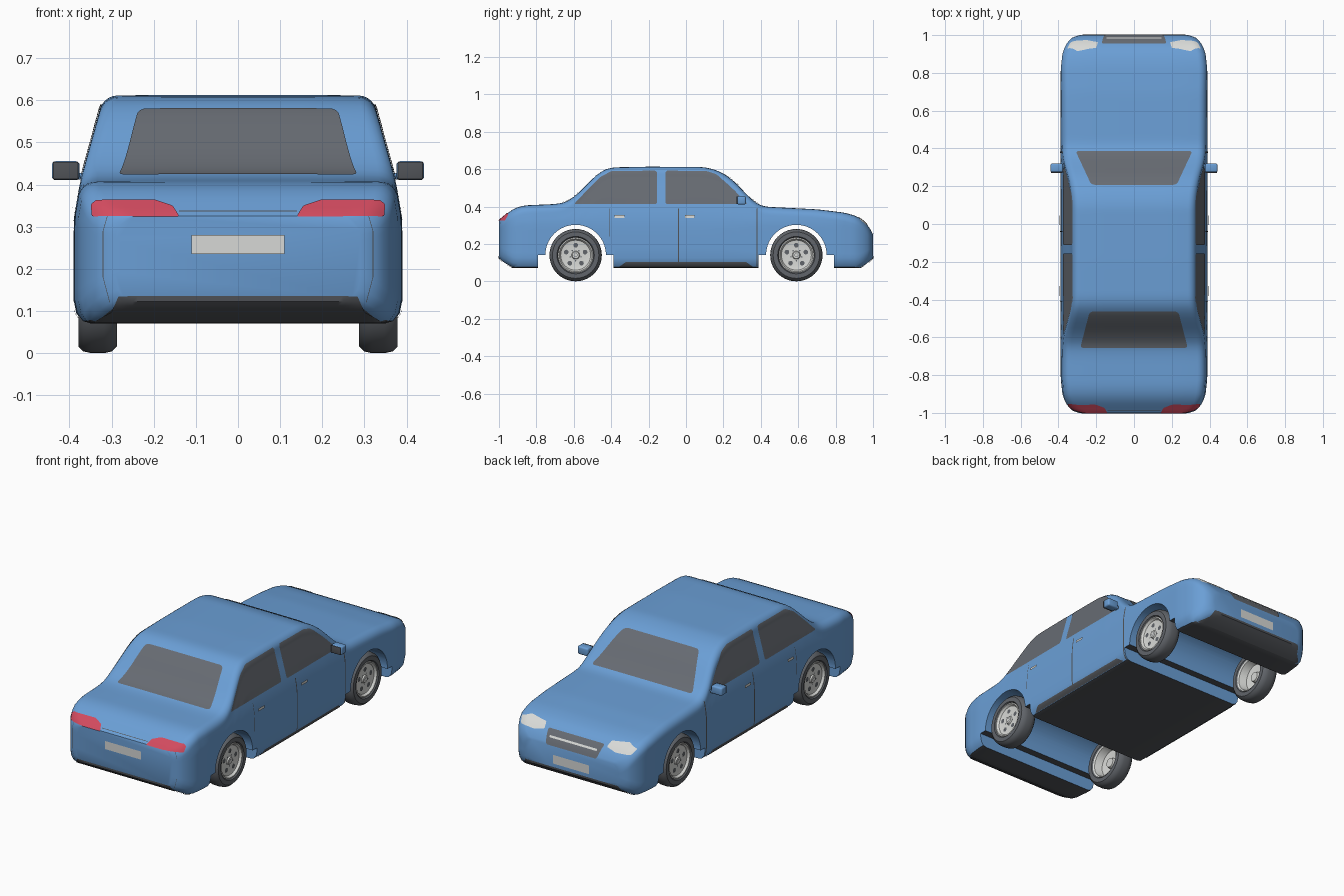
import bpy, bmesh, math
from mathutils import Vector
from mathutils.bvhtree import BVHTree

if "Cube" in bpy.data.objects:
    bpy.data.objects.remove(bpy.data.objects["Cube"])


def material(name, r, g, b):
    m = bpy.data.materials.new(name)
    m.use_nodes = True
    m.diffuse_color = (r, g, b, 1)
    m.node_tree.nodes["Principled BSDF"].inputs["Base Color"].default_value = (r, g, b, 1)
    return m


BLUE = material("blue paint", 0.145, 0.345, 0.67)
TRIM = material("dark trim", 0.082, 0.088, 0.098)
GLASS = material("tinted glass", 0.135, 0.148, 0.17)
TYRE = material("tyre rubber", 0.12, 0.13, 0.145)
SILVER = material("silver", 0.68, 0.69, 0.67)
LAMP = material("headlamp white", 0.7, 0.71, 0.69)
RED = material("tail lamp red", 0.65, 0.07, 0.115)


def make(name, bm, *mats, angle=35):
    mesh = bpy.data.meshes.new(name)
    bm.to_mesh(mesh)
    bm.free()
    for m in mats:
        mesh.materials.append(m)
    ob = bpy.data.objects.new(name, mesh)
    bpy.context.collection.objects.link(ob)
    smooth(ob, angle)
    return ob


def smooth(ob, angle):
    bpy.ops.object.select_all(action='DESELECT')
    ob.select_set(True)
    bpy.context.view_layer.objects.active = ob
    bpy.ops.object.shade_smooth_by_angle(angle=math.radians(angle))


def lerp(table, v):
    if v <= table[0][0]:
        return table[0][1]
    for (a, fa), (b, fb) in zip(table, table[1:]):
        if v <= b:
            return fa + (fb - fa) * (v - a) / (b - a)
    return table[-1][1]


# Body shell: cross-sections lofted along y
TOP = [(-1, .325), (-.975, .345), (-.95, .367), (-.92, .388), (-.87, .405), (-.7, .412), (-.64, .422), (-.58, .465),
       (-.5, .548), (-.45, .59), (-.4, .608), (-.2, .612), (.1, .61), (.18, .588), (.25, .542), (.33, .458),
       (.38, .412), (.42, .398), (.7, .384), (.85, .366), (.92, .345), (.96, .312), (.985, .28), (1, .25)]
BOTTOM = [(-1, .125), (-.98, .105), (-.92, .07), (.93, .07), (.98, .105), (1, .125)]
WIDTH = [(-1, .29), (-.99, .325), (-.96, .355), (-.91, .378), (-.82, .388), (0, .39),
         (.82, .388), (.91, .378), (.96, .355), (.99, .325), (1, .285)]
TAPER = [(.32, 0), (.41, .016), (.61, .072)]


def section(y):
    blur = 0.025 * min(1, (1 - abs(y)) * 8)
    t = sum(lerp(TOP, y + blur * k) for k in (-1, -.5, 0, .5, 1)) / 5
    b, w = lerp(BOTTOM, y), lerp(WIDTH, y)
    r = 0.045
    half = [(w - .16, b), (w - .04, b), (w - .02, b + .006), (w - .006, b + .025)]
    for i in range(9):
        z = b + .055 + (t - r - b - .055) * i / 8
        half.append((w - lerp(TAPER, z), z))
    edge = w - lerp(TAPER, t - r)
    for i in range(1, 7):
        a = math.pi / 2 * i / 6
        half.append((edge - r * (1 - math.cos(a)), t - r + r * math.sin(a)))
    half.append((edge * .45, t + .001))
    return half + [(-x, z) for x, z in reversed(half)]


stations = [-1, -.995, -.985, -.97] + [-.95 + .025 * i for i in range(77)] + [.97, .985, .995, 1]
bm = bmesh.new()
rings = [[bm.verts.new((x, y, z)) for x, z in section(y)] for y in stations]
for p, q in zip(rings, rings[1:]):
    for i in range(len(p)):
        j = (i + 1) % len(p)
        bm.faces.new((p[i], p[j], q[j], q[i]))
bm.faces.new(rings[0])
bm.faces.new(rings[-1])
bmesh.ops.recalc_face_normals(bm, faces=bm.faces)
body = make("body_shell", bm, BLUE, TRIM)

# Wheel arches cut right through the body
bm = bmesh.new()
for yc in (-.59, .59):
    arc = [(yc + .162 * math.cos(math.pi * i / 32), .14 + .162 * math.sin(math.pi * i / 32)) for i in range(33)]
    outline = [(yc + .202, -.1), (yc + .202, .14)] + arc + [(yc - .202, .14), (yc - .202, -.1)]
    face = bm.faces.new([bm.verts.new((-.6, y, z)) for y, z in outline])
    new = bmesh.ops.extrude_face_region(bm, geom=[face])["geom"]
    bmesh.ops.translate(bm, vec=(1.2, 0, 0), verts=[v for v in new if isinstance(v, bmesh.types.BMVert)])
bmesh.ops.recalc_face_normals(bm, faces=bm.faces)
cutter = make("arch_cutter", bm)
cutter.hide_render = True
cut = body.modifiers.new("arches", 'BOOLEAN')
cut.operation, cut.solver, cut.object = 'DIFFERENCE', 'EXACT', cutter
bpy.context.view_layer.objects.active = body
bpy.ops.object.modifier_apply(modifier=cut.name)
bpy.data.objects.remove(cutter)
for p in body.data.polygons:
    p.material_index = int(p.normal.z < -.8 and p.center.z < .145)
smooth(body, 35)

bm = bmesh.new()
bm.from_mesh(body.data)
shell = BVHTree.FromBMesh(bm)
bm.free()


# Panels: flat outlines diced finely and laid on the shell
def panel(name, mat, pts, place, ray, corner=0.0, lift=.003):
    bm = bmesh.new()
    bm.faces.new([bm.verts.new((u, v, 0)) for u, v in pts])
    if corner:
        bmesh.ops.bevel(bm, geom=bm.verts[:], offset=corner, segments=4, affect='VERTICES', profile=.5)
    for k in (0, 1):
        lo, hi = min(p[k] for p in pts), max(p[k] for p in pts)
        n = max(1, math.ceil((hi - lo) / .012))
        for i in range(1, n):
            spot, axis = Vector(), Vector()
            spot[k], axis[k] = lo + (hi - lo) * i / n, 1
            bmesh.ops.bisect_plane(bm, geom=bm.verts[:] + bm.edges[:] + bm.faces[:], plane_co=spot, plane_no=axis)
    ray = Vector(ray)
    lost = []
    for v in bm.verts:
        hit, normal, _, _ = shell.ray_cast(Vector(place(v.co.x, v.co.y)), ray)
        if hit is None:
            lost.append(v)
        else:
            v.co = hit + normal * lift
    bmesh.ops.delete(bm, geom=lost, context='VERTS')
    for f in bm.faces:
        f.normal_update()
        if f.normal.dot(ray) > 0:
            f.normal_flip()
    return make(name, bm, mat)


def side_panels(name, mat, pts, **kw):
    for s, label in ((1, "left"), (-1, "right")):
        panel(f"{name}_{label}", mat, pts, lambda u, v: (2 * s, u, v), (-s, 0, 0), **kw)


def end_panel(name, mat, pts, end, **kw):
    return panel(name, mat, pts, lambda u, v: (u, 2 * end, v), (0, -end, 0), **kw)


def top_panel(name, mat, pts, **kw):
    return panel(name, mat, pts, lambda u, v: (u, v, 2), (0, 0, -1), **kw)


def box(u0, u1, v0, v1):
    return [(u0, v0), (u1, v0), (u1, v1), (u0, v1)]


# Glass
top_panel("windscreen", GLASS, [(-.31, .386), (.31, .386), (.226, .206), (-.226, .206)], corner=.018)
top_panel("rear_window", GLASS, [(-.285, -.656), (.285, -.656), (.235, -.462), (-.235, -.462)], corner=.018)
side_panels("rear_door_window", GLASS, [(-.6, .412), (-.155, .412), (-.155, .59), (-.4, .588), (-.46, .556)], corner=.012)
side_panels("front_door_window", GLASS, [(-.11, .412), (.33, .412), (.24, .505), (.165, .57), (.11, .588), (-.11, .59)],
            corner=.012)

# Door seams, handles and sills
for y, low, half in ((-.41, .24, .0015), (-.04, .1, .003), (.38, .075, .0035)):
    side_panels("door_seam", TRIM, box(y - half, y + half, low, .39), lift=.0015)
for y in (-.355, .02):
    side_panels("door_handle", SILVER, box(y - .026, y + .026, .339, .352), lift=.008)
side_panels("sill", TRIM, [(-.36, .078), (.36, .078), (.32, .104), (-.32, .104)])

# Tail: lamps, plate, boot seams, lower bumper
for s, label in ((1, "left"), (-1, "right")):
    end_panel("tail_lamp_" + label, RED,
              [(s * x, z) for x, z in ((.14, .324), (.345, .324), (.348, .352), (.335, .362), (.2, .363), (.155, .348))],
              -1, corner=.004)
    end_panel("boot_seam_" + label, TRIM,
              [(s * x, z) for x, z in ((.303, .12), (.3045, .12), (.3205, .18), (.3205, .29), (.3105, .325),
                                       (.309, .325), (.319, .29), (.319, .18))], -1, lift=.0015)
    end_panel("headlamp_" + label, LAMP,
              [(s * x, z) for x, z in ((.19, .31), (.25, .298), (.335, .302), (.352, .33), (.3, .345), (.2, .336))],
              1, corner=.005)
end_panel("boot_lid_seam", TRIM, box(-.14, .14, .335, .337), -1, lift=.0015)
end_panel("rear_plate", SILVER, box(-.11, .11, .235, .28), -1, lift=.005)
bumper = [(-.345, .074), (.345, .074), (.3, .1), (.283, .135), (-.283, .135), (-.3, .1)]
end_panel("rear_lower_bumper", TRIM, bumper, -1)

# Nose: grille, bar, plate, lower bumper
end_panel("front_lower_bumper", TRIM, bumper, 1)
end_panel("front_plate", SILVER, box(-.11, .11, .155, .203), 1, lift=.005)
end_panel("grille", GLASS, [(-.155, .25), (.155, .25), (.172, .318), (-.172, .318)], 1, corner=.01)
end_panel("grille_bar", SILVER, box(-.145, .145, .282, .291), 1, lift=.006)


# Door mirrors
def block(name, mat, centre, size, bevel):
    bm = bmesh.new()
    bmesh.ops.create_cube(bm, size=1)
    bmesh.ops.scale(bm, vec=size, verts=bm.verts)
    bmesh.ops.bevel(bm, geom=bm.edges[:], offset=bevel, segments=3, affect='EDGES', profile=.5)
    bmesh.ops.translate(bm, vec=centre, verts=bm.verts)
    return make(name, bm, mat)


for s, label in ((1, "left"), (-1, "right")):
    block("mirror_housing_" + label, BLUE, (s * .409, .297, .433), (.066, .046, .045), .009)
    block("mirror_glass_" + label, TRIM, (s * .409, .273, .433), (.06, .006, .041), .0025)
    block("mirror_arm_" + label, BLUE, (s * .372, .305, .42), (.05, .026, .016), .004)


# Wheels: lathed about the x axle
def lathe(bm, profile, index):
    verts = [bm.verts.new((x, 0, r)) for r, x in profile]
    edges = [bm.edges.new(pair) for pair in zip(verts, verts[1:])]
    old = set(bm.faces)
    bmesh.ops.spin(bm, geom=verts + edges, cent=(0, 0, 0), axis=(1, 0, 0), angle=math.tau, steps=40)
    for f in set(bm.faces) - old:
        f.material_index = index


bm = bmesh.new()
lathe(bm, [(.092, .034), (.1, .046), (.124, .046), (.136, .034), (.14, .015), (.14, -.015), (.136, -.034),
           (.124, -.046), (.1, -.046), (.092, -.034), (.092, .034)], 0)
lathe(bm, [(0, .034), (.018, .034), (.022, .027), (.06, .026), (.08, .03), (.088, .042), (.094, .041),
           (.094, -.041), (.086, -.036), (.074, .005), (.03, .01), (.026, -.005), (0, -.005)], 1)
bmesh.ops.remove_doubles(bm, verts=bm.verts, dist=.0002)
bmesh.ops.recalc_face_normals(bm, faces=bm.faces)


def disc(radius, ring, angle, x, index):
    verts = [bm.verts.new((x, ring * math.cos(angle) + radius * math.cos(a), ring * math.sin(angle) + radius * math.sin(a)))
             for a in (math.tau * i / 16 for i in range(16))]
    bm.faces.new(verts).material_index = index


for i in range(5):
    disc(.0125, .053, math.tau * i / 5 + math.pi / 2, .0305, 0)
    disc(.004, .03, math.tau * (i + .5) / 5 + math.pi / 2, .029, 0)
disc(.0105, 0, 0, .0355, 0)
disc(.008, 0, 0, .037, 1)
wheel = make("wheel_tail_left", bm, TYRE, SILVER)
wheel.location = (.333, -.59, .14)
for s, y, label in ((1, .59, "nose_left"), (-1, -.59, "tail_right"), (-1, .59, "nose_right")):
    ob = bpy.data.objects.new("wheel_" + label, wheel.data)
    ob.location = (s * .333, y, .14)
    ob.rotation_euler.z = 0 if s > 0 else math.pi
    bpy.context.collection.objects.link(ob)
